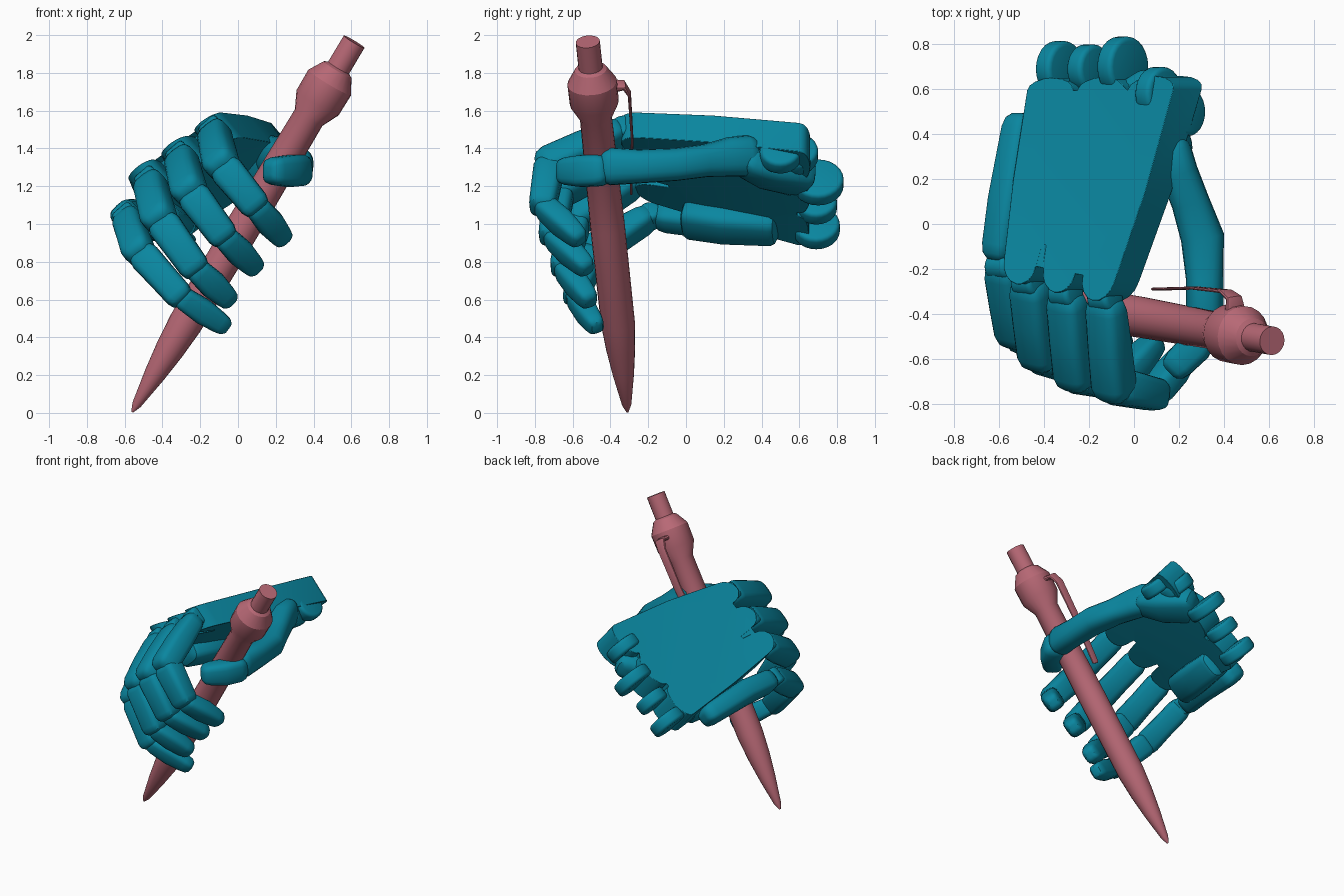
import bpy, bmesh, math
from mathutils import Vector as V

if "Cube" in bpy.data.objects:
    bpy.data.objects.remove(bpy.data.objects["Cube"])


def mat(name, col):
    m = bpy.data.materials.new(name)
    m.diffuse_color = (*col, 1)
    m.use_nodes = True
    m.node_tree.nodes["Principled BSDF"].inputs["Base Color"].default_value = m.diffuse_color
    return m


TEAL = mat("teal", (0.003, 0.24, 0.35))
ROSE = mat("rose", (0.48, 0.14, 0.18))
SIDE = V((0.75, 0, 0.66)).normalized()      # across the hand
UP = V((-0.64, 0, 0.77)).normalized()       # out of the back of the hand


def finish(bm, name, m, angle=35):
    bmesh.ops.recalc_face_normals(bm, faces=bm.faces)
    me = bpy.data.meshes.new(name)
    bm.to_mesh(me)
    bm.free()
    ob = bpy.data.objects.new(name, me)
    bpy.context.collection.objects.link(ob)
    me.materials.append(m)
    bpy.ops.object.select_all(action='DESELECT')
    bpy.context.view_layer.objects.active = ob
    ob.select_set(True)
    bpy.ops.object.shade_smooth_by_angle(angle=math.radians(angle))
    return ob


def loft(name, rings, side=SIDE, end=0.06, power=0.6, n=20, m=TEAL):
    """Rounded-box tube through (point, half width, half height), domed ends."""
    pts = [V(r[0]) for r in rings]
    last = len(pts) - 1
    tang = [(pts[min(i + 1, last)] - pts[max(i - 1, 0)]).normalized() for i in range(last + 1)]
    full = [(p, t, r[1], r[2]) for p, t, r in zip(pts, tang, rings)]

    def dome(i, sgn):
        p, t, w, h = full[i]
        return [(p + t * sgn * end * a, t, w * s, h * s) for a, s in ((0.6, 0.87), (0.92, 0.6), (1, 0.3))]
    full = dome(0, -1)[::-1] + full + dome(last, 1)
    bm = bmesh.new()
    loops = []
    for p, t, w, h in full:
        s = (V(side) - t * t.dot(V(side))).normalized()
        u = t.cross(s)
        loop = []
        for k in range(n):
            c, d = math.cos(math.tau * k / n), math.sin(math.tau * k / n)
            loop.append(bm.verts.new(p + s * w * math.copysign(abs(c) ** power, c)
                                     + u * h * math.copysign(abs(d) ** power, d)))
        loops.append(loop)
    for a, b in zip(loops, loops[1:]):
        for k in range(n):
            bm.faces.new((a[k], a[(k + 1) % n], b[(k + 1) % n], b[k]))
    bm.faces.new(loops[0])
    bm.faces.new(loops[-1])
    return finish(bm, name, m)


def disc(name, c, r, half, axis=SIDE):
    bm = bmesh.new()
    bmesh.ops.create_cone(bm, cap_ends=True, segments=24, radius1=r, radius2=r, depth=2 * half)
    bmesh.ops.bevel(bm, geom=[e for e in bm.edges if len(e.link_faces) == 2 and e.calc_face_angle() > 1],
                    offset=0.022, segments=3, affect='EDGES', profile=0.5)
    q = V((0, 0, 1)).rotation_difference(axis)
    for v in bm.verts:
        v.co = q @ v.co + V(c)
    return finish(bm, name, TEAL)


# back-of-hand plate: three rounded knuckle lobes in front, scalloped wrist edge behind
A, B = V((-0.10, -0.36, 1.61)), V((-0.61, -0.25, 1.25))
C, D = V((0.20, 0.65, 1.54)), V((-0.48, 0.64, 1.02))


def lobes(half, base, depth, notch):
    out = []
    for i in range(3):
        c = (i + 0.5) / 3
        out += [(c - half * math.cos(math.pi * k / 8), base + depth * math.sin(math.pi * k / 8)) for k in range(9)]
        if i < 2:
            out += [(c + 1 / 6 - 0.015, notch), (c + 1 / 6 + 0.015, notch)]
    return out


outline = [(0.01, 0.5)] + lobes(0.135, 0.9, 0.1, 0.79) + [(1, 0.5)] + lobes(0.152, 0.05, -0.06, 0.06)[::-1]
bm = bmesh.new()
top, low = [], []
for u, v in outline:
    p = (D.lerp(C, u)).lerp(B.lerp(A, u), v)
    top.append(bm.verts.new(p))
    low.append(bm.verts.new(p - UP * (0.20 - 0.03 * v)))
bm.faces.new(top)
bm.faces.new(low[::-1])
for i in range(len(top)):
    j = (i + 1) % len(top)
    bm.faces.new((top[i], low[i], low[j], top[j]))
bmesh.ops.triangulate(bm, faces=[f for f in bm.faces if len(f.verts) > 4])
palm = finish(bm, "palm_plate", TEAL, 40)
bev = palm.modifiers.new("bevel", 'BEVEL')
bev.width, bev.segments, bev.limit_method, bev.angle_limit = 0.01, 2, 'ANGLE', 1.0

# little-finger side of the palm, and heel below it
loft("outer_palm_bone", [((-0.50, 0.42, 0.98), 0.07, 0.09), ((-0.55, 0.1, 1.03), 0.08, 0.10),
                         ((-0.59, -0.1, 1.04), 0.075, 0.08)], end=0.07)
loft("palm_heel", [((-0.33, 0.45, 0.99), 0.10, 0.09), ((-0.38, 0.2, 1.01), 0.11, 0.10),
                   ((-0.42, 0.02, 1.03), 0.11, 0.09)], end=0.04)

# fingers: knuckle, middle joint, end joint, tip
fingers = {
    "index": [(-0.13, -0.33, 1.495), (-0.09, -0.72, 1.32), (0.09, -0.76, 1.10), (0.22, -0.59, 0.945)],
    "middle": [(-0.305, -0.31, 1.36), (-0.26, -0.67, 1.18), (-0.08, -0.71, 0.94), (0.07, -0.55, 0.79)],
    "ring": [(-0.47, -0.26, 1.23), (-0.42, -0.58, 1.035), (-0.23, -0.65, 0.77), (-0.07, -0.53, 0.62)],
    "little": [(-0.59, -0.19, 1.04), (-0.53, -0.48, 0.865), (-0.31, -0.59, 0.62), (-0.10, -0.49, 0.48)],
}
for name, pts in fingers.items():
    k = 0.92 if name == "little" else 1.0
    K, P, E, T = map(V, pts)
    loft(name + "_lower", [(K.lerp(P, 0.15), 0.088 * k, 0.072 * k), (K.lerp(P, 0.55), 0.087 * k, 0.085 * k),
                           (P, 0.092 * k, 0.085 * k)], end=0.07)
    loft(name + "_middle", [(P.lerp(E, 0.18), 0.09 * k, 0.082 * k), (P.lerp(E, 0.6), 0.085 * k, 0.077 * k),
                            (P.lerp(E, 0.97), 0.082 * k, 0.072 * k)], end=0.05, power=0.55)
    loft(name + "_tip", [(E.lerp(T, 0.15), 0.067 * k, 0.063 * k), (E.lerp(T, 0.6), 0.075 * k, 0.065 * k),
                         (T, 0.062 * k, 0.055 * k)], end=0.06)
    disc(name + "_knuckle_pin", K, 0.065 * k, 0.06)

# thumb
loft("thumb_base", [((0.02, 0.60, 1.25), 0.12, 0.09), ((0.10, 0.45, 1.30), 0.12, 0.11),
                    ((0.16, 0.34, 1.35), 0.09, 0.11)], side=(0.8, 0.5, 0.3))
loft("thumb_body", [((0.17, 0.33, 1.36), 0.085, 0.11), ((0.20, 0.23, 1.355), 0.085, 0.105),
                    ((0.25, 0.1, 1.335), 0.085, 0.087), ((0.305, -0.06, 1.315), 0.097, 0.087),
                    ((0.315, -0.25, 1.305), 0.083, 0.09), ((0.315, -0.40, 1.305), 0.083, 0.10)],
     side=(1, 0.3, 0), power=0.8)
loft("thumb_tip", [((0.32, -0.46, 1.285), 0.075, 0.085), ((0.27, -0.55, 1.28), 0.075, 0.085),
                   ((0.20, -0.62, 1.28), 0.07, 0.075)], side=(0.7, -0.7, 0))

# wrist hinge tabs
for i, (c, r) in enumerate([((0.22, 0.50, 1.37), 0.11), ((0.11, 0.58, 1.37), 0.12), ((-0.05, 0.70, 1.22), 0.135),
                            ((-0.20, 0.69, 1.10), 0.11), ((-0.33, 0.69, 0.98), 0.125)]):
    disc(f"wrist_tab_{i}", c, r, 0.045)

# pen turned around its axis
p0, p1 = V((-0.56, -0.31, 0.005)), V((0.615, -0.52, 1.965))
q = V((0, 0, 1)).rotation_difference((p1 - p0).normalized())
length = (p1 - p0).length
profile = [(0, 0.006), (0.02, 0.025), (0.10, 0.056), (0.17, 0.077), (0.24, 0.09), (0.5, 0.092), (0.795, 0.085),
           (0.835, 0.13), (0.89, 0.132), (0.925, 0.085), (0.93, 0.064), (1, 0.064)]
bm = bmesh.new()
loops = [[bm.verts.new(p0 + q @ V((r * math.cos(math.tau * k / 20), r * math.sin(math.tau * k / 20), t * length)))
          for k in range(20)] for t, r in profile]
for a, b in zip(loops, loops[1:]):
    for k in range(20):
        bm.faces.new((a[k], a[(k + 1) % 20], b[(k + 1) % 20], b[k]))
bm.faces.new(loops[0])
bm.faces.new(loops[-1])
finish(bm, "pen_body", ROSE, 28)

# pen clip
loft("pen_clip", [((0.45, -0.39, 1.73), 0.05, 0.02), ((0.445, -0.33, 1.735), 0.04, 0.015),
                  ((0.41, -0.30, 1.69), 0.035, 0.009), ((0.27, -0.285, 1.45), 0.033, 0.007),
                  ((0.10, -0.29, 1.17), 0.028, 0.007)], side=(0.86, 0, -0.51), end=0.01, n=12, m=ROSE)
